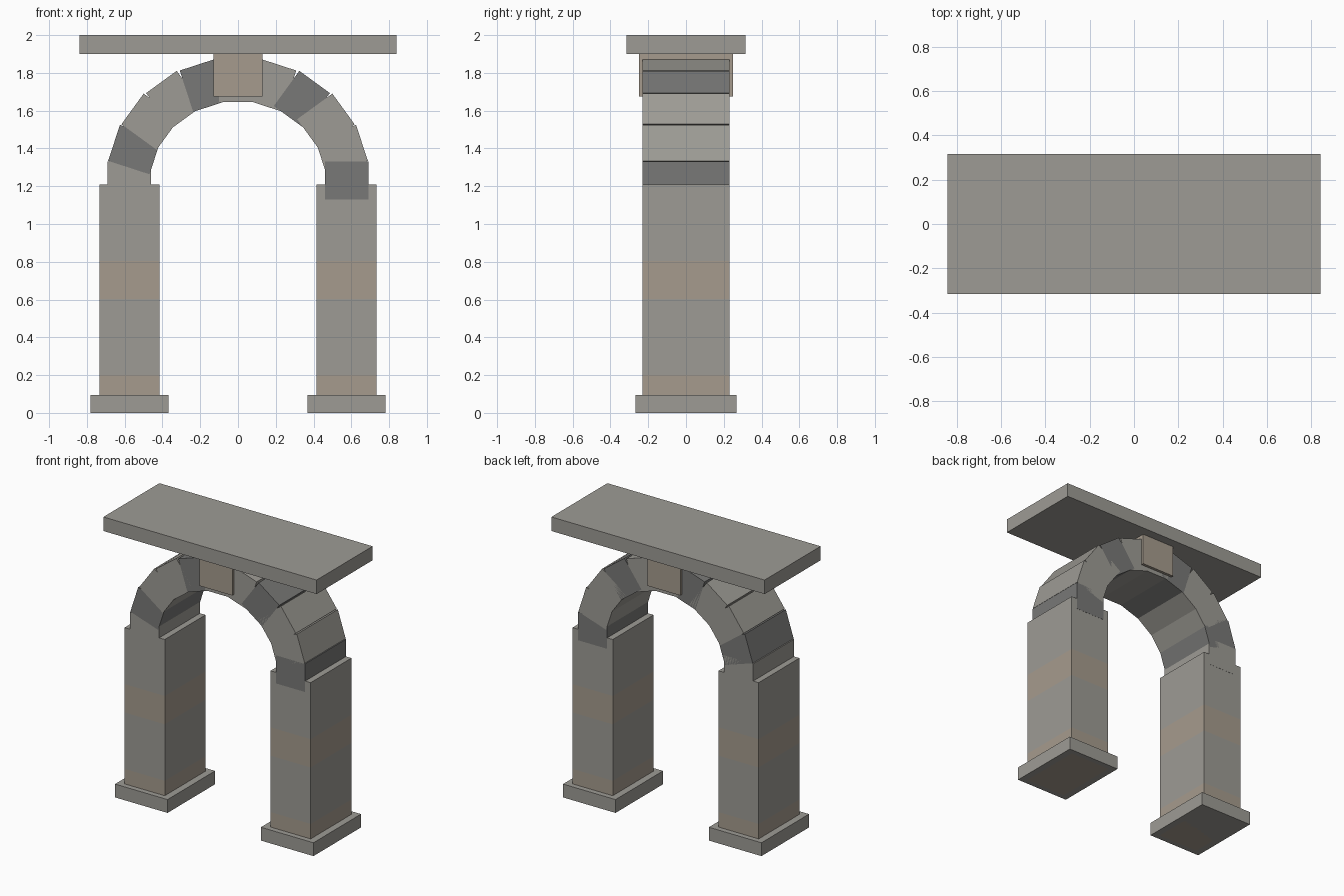
import bpy
import math

if "Cube" in bpy.data.objects:
    bpy.data.objects.remove(bpy.data.objects["Cube"])


def material(name, rgb):
    m = bpy.data.materials.new(name)
    m.diffuse_color = (*rgb, 1)
    m.use_nodes = True
    m.node_tree.nodes["Principled BSDF"].inputs["Base Color"].default_value = m.diffuse_color
    return m


stone = material("stone", (0.34, 0.33, 0.30))
dark = material("dark_stone", (0.19, 0.19, 0.185))
tan = material("tan_stone", (0.38, 0.33, 0.27))


def block(name, centre, size, mat, tilt=0.0):
    """Box with full size, tilted about the y axis."""
    bpy.ops.mesh.primitive_cube_add(size=1, location=centre, rotation=(0, tilt, 0))
    ob = bpy.context.object
    ob.name = name
    ob.scale = size
    bpy.ops.object.transform_apply(location=False, rotation=False, scale=True)
    ob.data.materials.append(mat)
    return ob


SPAN = 0.575      # half distance between pillar centres
COURSE = 0.2013   # height of one pillar block

# Pillars: plinth and six flush courses, every third one tan
for side, sx in (("left", -1), ("right", 1)):
    block(f"{side}_plinth", (sx * SPAN, 0, 0.0475), (0.414, 0.535, 0.095), stone)
    for i in range(6):
        block(f"{side}_pillar_block_{i}", (sx * SPAN, 0, (i + 0.5) * COURSE),
              (0.317, 0.459, COURSE), tan if i % 3 == 0 else stone)

# Arch stones along a slightly flattened half ellipse, every third one dark
for i in range(11):
    a = math.pi * i / 10
    block(f"arch_stone_{i}",
          (SPAN * math.cos(a), 0, 1.23 + 0.53 * math.sin(a)),
          (0.23, 0.461, 0.20), dark if i % 3 == 0 else stone, -a)

# Keystone and top slab
block("keystone", (0, 0, 1.7875), (0.26, 0.50, 0.225), tan)
block("top_slab", (0, 0, 1.95), (1.68, 0.63, 0.10), stone)
